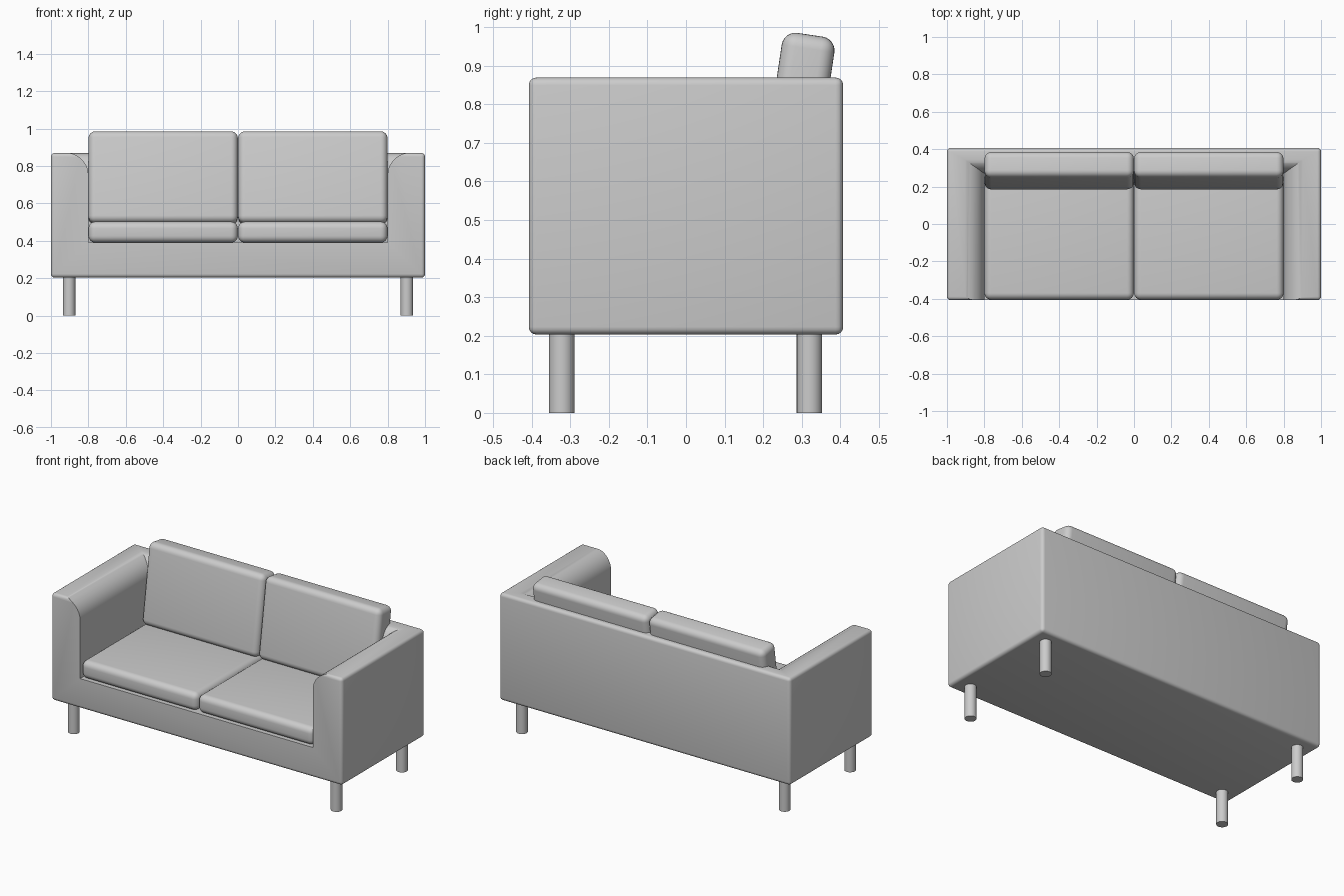
import bpy, bmesh, math

if "Cube" in bpy.data.objects:
    bpy.data.objects.remove(bpy.data.objects["Cube"])

ARC = 16  # steps in the rolled inner edge of the arms


def make_object(name, bm):
    mesh = bpy.data.meshes.new(name)
    bmesh.ops.recalc_face_normals(bm, faces=bm.faces)
    bm.to_mesh(mesh)
    bm.free()
    ob = bpy.data.objects.new(name, mesh)
    bpy.context.collection.objects.link(ob)
    return ob


def finish(ob, angle=25):
    bpy.ops.object.select_all(action='DESELECT')
    ob.select_set(True)
    bpy.context.view_layer.objects.active = ob
    for mod in list(ob.modifiers):
        bpy.ops.object.modifier_apply(modifier=mod.name)
    bpy.ops.object.shade_smooth_by_angle(angle=math.radians(angle))


def rounded_box(name, center, size, radius, segments, tilt=0):
    bm = bmesh.new()
    bmesh.ops.create_cube(bm, size=1)
    bmesh.ops.scale(bm, vec=size, verts=bm.verts)
    ob = make_object(name, bm)
    ob.location = center
    ob.rotation_euler.x = tilt
    bevel = ob.modifiers.new("Rounding", 'BEVEL')
    bevel.width = radius
    bevel.segments = segments
    return ob


# Seating hollow: stacked rectangles that flare out over the arms and back
levels = [(0.80, 0.27, 0.39)]
for i in range(ARC + 1):
    t = math.pi / 2 * i / ARC
    flare = 1 - math.cos(t)
    levels.append((0.80 + 0.12 * flare, 0.27 + 0.085 * flare,
                   0.7505 + 0.12 * math.sin(t)))
levels.append((0.92, 0.355, 1.1))
bm = bmesh.new()
rings = [[bm.verts.new(p) for p in ((-x, -1, z), (x, -1, z), (x, y, z), (-x, y, z))]
         for x, y, z in levels]
for low, high in zip(rings, rings[1:]):
    for k in range(4):
        j = (k + 1) % 4
        bm.faces.new((low[k], low[j], high[j], high[k]))
bm.faces.new(rings[0][::-1])
bm.faces.new(rings[-1])
hollow = make_object("seating_hollow_cutter", bm)
hollow.hide_render = True

# Sofa frame: arms, back and base in one shell
frame = rounded_box("frame", (0, 0, 0.536), (2, 0.815, 0.666), 0.02, 4)
cut = frame.modifiers.new("Hollow", 'BOOLEAN')
cut.operation = 'DIFFERENCE'
cut.solver = 'EXACT'
cut.object = hollow
finish(frame)
bpy.data.objects.remove(hollow)

for side, s in (("left", -1), ("right", 1)):
    # Seat and leaning back cushions
    finish(rounded_box(f"{side}_seat_cushion", (s * 0.4, -0.07, 0.446),
                       (0.798, 0.67, 0.112), 0.036, 6))
    finish(rounded_box(f"{side}_back_cushion", (s * 0.4, 0.285, 0.735),
                       (0.798, 0.138, 0.495), 0.036, 6, math.radians(-8.5)))
    # Round legs
    for end, y in (("front", -0.322), ("back", 0.32)):
        bm = bmesh.new()
        bmesh.ops.create_cone(bm, cap_ends=True, segments=32, radius1=0.033,
                              radius2=0.033, depth=0.21)
        leg = make_object(f"{end}_{side}_leg", bm)
        leg.location = (s * 0.903, y, 0.105)
        finish(leg)
